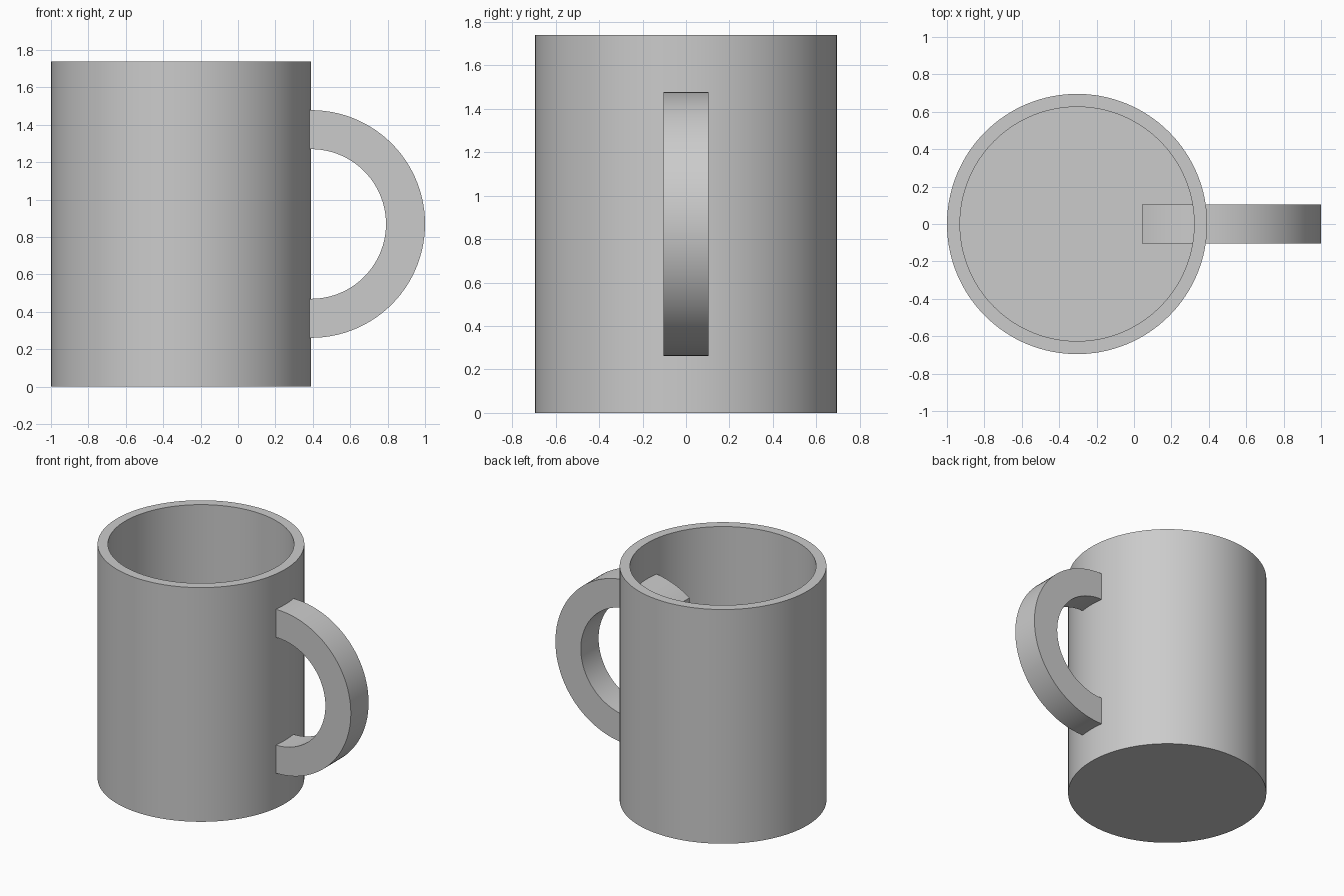
import bpy, bmesh
from math import acos, cos, sin, pi, radians
from mathutils import Matrix, Vector

cube = bpy.data.objects.get("Cube")
if cube:
    bpy.data.objects.remove(cube, do_unlink=True)

UNIT = 2 / 115
RADIUS, HEIGHT, WALL = 40 * UNIT, 100 * UNIT, 4 * UNIT
CUP_X = RADIUS - 1

grey = bpy.data.materials.new("plain_grey")
grey.use_nodes = True
colour = (0.6, 0.6, 0.6, 1)
grey.diffuse_color = colour
grey.node_tree.nodes["Principled BSDF"].inputs["Base Color"].default_value = colour


def finish(name, bm):
    """Turn a bmesh into a shaded object with crisp edges."""
    bmesh.ops.remove_doubles(bm, verts=bm.verts, dist=1e-5)
    bmesh.ops.recalc_face_normals(bm, faces=bm.faces)
    mesh = bpy.data.meshes.new(name)
    bm.to_mesh(mesh)
    bm.free()
    mesh.materials.append(grey)
    obj = bpy.data.objects.new(name, mesh)
    bpy.context.collection.objects.link(obj)
    bpy.ops.object.select_all(action="DESELECT")
    obj.select_set(True)
    bpy.context.view_layer.objects.active = obj
    bpy.ops.object.shade_smooth_by_angle(angle=radians(30))
    return obj


# Cup: wall and floor profile turned around the vertical axis
bm = bmesh.new()
inner = RADIUS - WALL
profile = [(0, 0), (RADIUS, 0), (RADIUS, HEIGHT), (inner, HEIGHT), (inner, WALL), (0, WALL)]
verts = [bm.verts.new((r, 0, z)) for r, z in profile]
edges = [bm.edges.new(pair) for pair in zip(verts, verts[1:])]
bmesh.ops.spin(bm, geom=verts + edges, cent=(0, 0, 0), axis=(0, 0, 1),
               angle=2 * pi, steps=128, use_merge=True)
bmesh.ops.translate(bm, verts=bm.verts, vec=(CUP_X, 0, 0))
cup = finish("cup", bm)

# Handle: flat ring, cut off upright inside the cup, extruded across its width
OUTER, INNER, WIDTH = 35 * UNIT, 23 * UNIT, 12 * UNIT
CUT = -RADIUS / 2
STEPS = 72


def arc(radius):
    end = acos(CUT / radius)
    angles = [end * (2 * i / STEPS - 1) for i in range(STEPS + 1)]
    return [(radius * cos(a), -WIDTH / 2, radius * sin(a)) for a in angles]


bm = bmesh.new()
outer_arc = [bm.verts.new(p) for p in arc(OUTER)]
inner_arc = [bm.verts.new(p) for p in arc(INNER)]
for i in range(STEPS):
    bm.faces.new((outer_arc[i], outer_arc[i + 1], inner_arc[i + 1], inner_arc[i]))
side = bmesh.ops.extrude_face_region(bm, geom=bm.faces[:], use_keep_orig=True)
moved = [g for g in side["geom"] if isinstance(g, bmesh.types.BMVert)]
bmesh.ops.translate(bm, verts=moved, vec=(0, WIDTH, 0))
bmesh.ops.translate(bm, verts=bm.verts, vec=(CUP_X + RADIUS, 0, HEIGHT / 2))
handle = finish("handle", bm)
